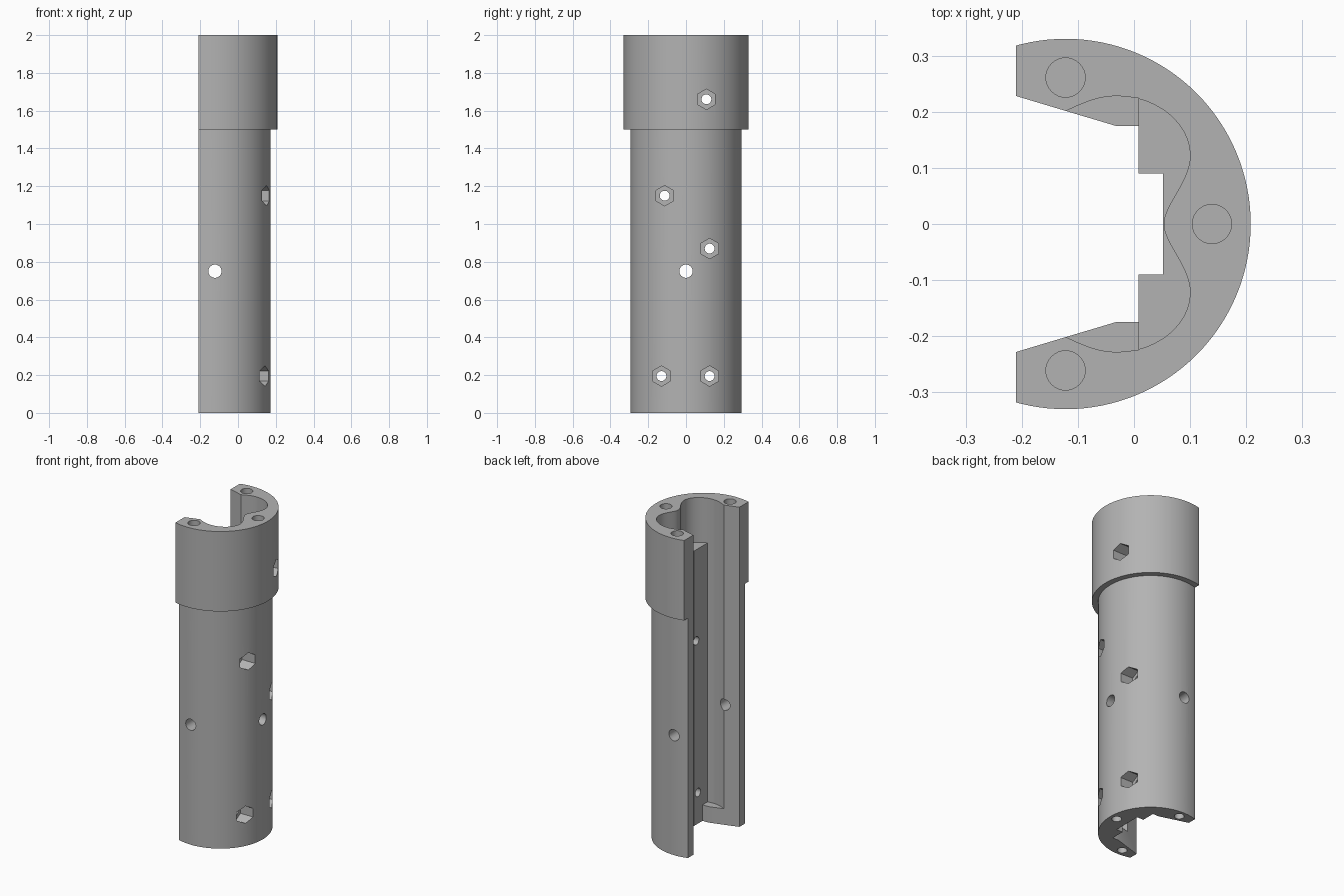
import bpy, bmesh, math
from mathutils import Matrix, Vector
from mathutils.geometry import interpolate_bezier

cube = bpy.data.objects.get("Cube")
if cube:
    bpy.data.objects.remove(cube, do_unlink=True)

grey = bpy.data.materials.new("plain grey")
grey.use_nodes = True
grey.diffuse_color = (0.45, 0.45, 0.45, 1)
grey.node_tree.nodes["Principled BSDF"].inputs["Base Color"].default_value = grey.diffuse_color

AXIS = -0.122       # x of the tube's centre line
SHELF = 1.72        # top of the inner pads
FLOOR = 0.10        # top of the bottom lip


def add_object(name, bm):
    bmesh.ops.recalc_face_normals(bm, faces=bm.faces)
    mesh = bpy.data.meshes.new(name)
    bm.to_mesh(mesh)
    bm.free()
    mesh.materials.append(grey)
    obj = bpy.data.objects.new(name, mesh)
    bpy.context.collection.objects.link(obj)
    return obj


def prism(name, points, z0, z1):
    bm = bmesh.new()
    face = bm.faces.new([bm.verts.new((x, y, z0)) for x, y in points])
    out = bmesh.ops.extrude_face_region(bm, geom=[face])
    verts = [v for v in out["geom"] if isinstance(v, bmesh.types.BMVert)]
    bmesh.ops.translate(bm, verts=verts, vec=(0, 0, z1 - z0))
    return add_object(name, bm)


def rod(name, start, end, radius, sides=32):
    start, end = Vector(start), Vector(end)
    span = end - start
    # Hexagons get a corner pointing up
    turn = span.to_track_quat('Z', 'Y').to_matrix().to_4x4()
    spin = Matrix.Rotation(math.pi / 2 if sides == 6 else 0, 4, 'Z')
    bm = bmesh.new()
    ring = [Vector((radius * math.cos(t), radius * math.sin(t), 0))
            for t in (2 * math.pi * i / sides for i in range(sides))]
    place = Matrix.Translation(start) @ turn @ spin
    face = bm.faces.new([bm.verts.new(place @ p) for p in ring])
    out = bmesh.ops.extrude_face_region(bm, geom=[face])
    verts = [v for v in out["geom"] if isinstance(v, bmesh.types.BMVert)]
    bmesh.ops.translate(bm, verts=verts, vec=span)
    return add_object(name, bm)


def mirrored(half):
    return half + [(x, -y) for x, y in reversed(half) if y > 0]


def cut(target, cutter):
    mod = target.modifiers.new("cut", 'BOOLEAN')
    mod.operation, mod.solver, mod.object = 'DIFFERENCE', 'EXACT', cutter
    bpy.ops.object.select_all(action='DESELECT')
    bpy.context.view_layer.objects.active = target
    target.select_set(True)
    bpy.ops.object.modifier_apply(modifier=mod.name)
    bpy.data.objects.remove(cutter, do_unlink=True)


# Stepped round body: narrow tube with a wider collar
bm = bmesh.new()
N = 128
rings = []
for r, z in ((0.295, 0), (0.295, 1.5), (0.33, 1.5), (0.33, 2)):
    rings.append([bm.verts.new((AXIS + r * math.cos(2 * math.pi * i / N),
                                r * math.sin(2 * math.pi * i / N), z)) for i in range(N)])
for low, high in zip(rings, rings[1:]):
    for i in range(N):
        j = (i + 1) % N
        bm.faces.new((low[i], low[j], high[j], high[i]))
bm.faces.new(rings[0])
bm.faces.new(rings[-1])
shell = add_object("half_tube_shell", bm)

# Open side and stepped channel, full height
channel = mirrored([(-0.6, 0.5), (-0.21, 0.5), (-0.21, 0.228), (-0.033, 0.175),
                    (0.008, 0.175), (0.008, 0.09), (0.052, 0.09)])
cut(shell, prism("channel_cutter", channel, -0.1, 2.1))

# Rounded two-lobed cavity
knots = [((-0.122, 0.201), (-0.085, 0.219)), ((-0.03, 0.228), (0.04, 0.228)),
         ((0.1, 0.122), (0.1, 0.075)), ((0.053, 0), (0.053, -0.02))]
handles = [(-0.06, 0.228), (0.1, 0.18), (0.053, 0.035)]
lobe = []
for (p, h1), (q, _), h2 in zip(knots, knots[1:], handles):
    pts = interpolate_bezier(*[Vector((*c, 0)) for c in (p, h1, h2, q)], 16)
    lobe += [(v.x, v.y) for v in pts[:-1]]
lobe.append((0.053, 0))
split = next(i for i, p in enumerate(lobe) if p[0] > 0.006)
flat_lobe = lobe[:split] + [(0.008, 0.2245)]
cut(shell, prism("lower_cavity_cutter", mirrored(flat_lobe), FLOOR, 2.1))
cut(shell, prism("upper_cavity_cutter", mirrored(lobe), SHELF, 2.1))

# Blind pin holes in both ends
for x, y in ((0, 1), (0, -1), (1, 0)):
    top, low = 0.261, 0.249
    cut(shell, rod("top_pin_cutter", (AXIS + x * top, y * top, 1.75),
                   (AXIS + x * top, y * top, 2.1), 0.035))
    cut(shell, rod("bottom_pin_cutter", (AXIS + x * low, y * low, -0.1),
                   (AXIS + x * low, y * low, 0.25), 0.028))

# Bolt holes with hexagonal nut pockets
for y, z in ((0.108, 1.66), (-0.113, 1.15), (0.125, 0.87), (-0.13, 0.195), (0.125, 0.195)):
    cut(shell, rod("bolt_cutter", (-0.05, y, z), (0.4, y, z), 0.026))
    cut(shell, rod("nut_cutter", (0.075, y, z), (0.4, y, z), 0.054, 6))

# Plain cross holes at mid height
cut(shell, rod("rear_hole_cutter", (0, 0, 0.75), (0.4, 0, 0.75), 0.035))
cut(shell, rod("side_hole_cutter", (AXIS, -0.5, 0.75), (AXIS, 0.5, 0.75), 0.035))

bpy.ops.object.select_all(action='DESELECT')
bpy.context.view_layer.objects.active = shell
shell.select_set(True)
bpy.ops.object.shade_smooth_by_angle(angle=math.radians(30))
